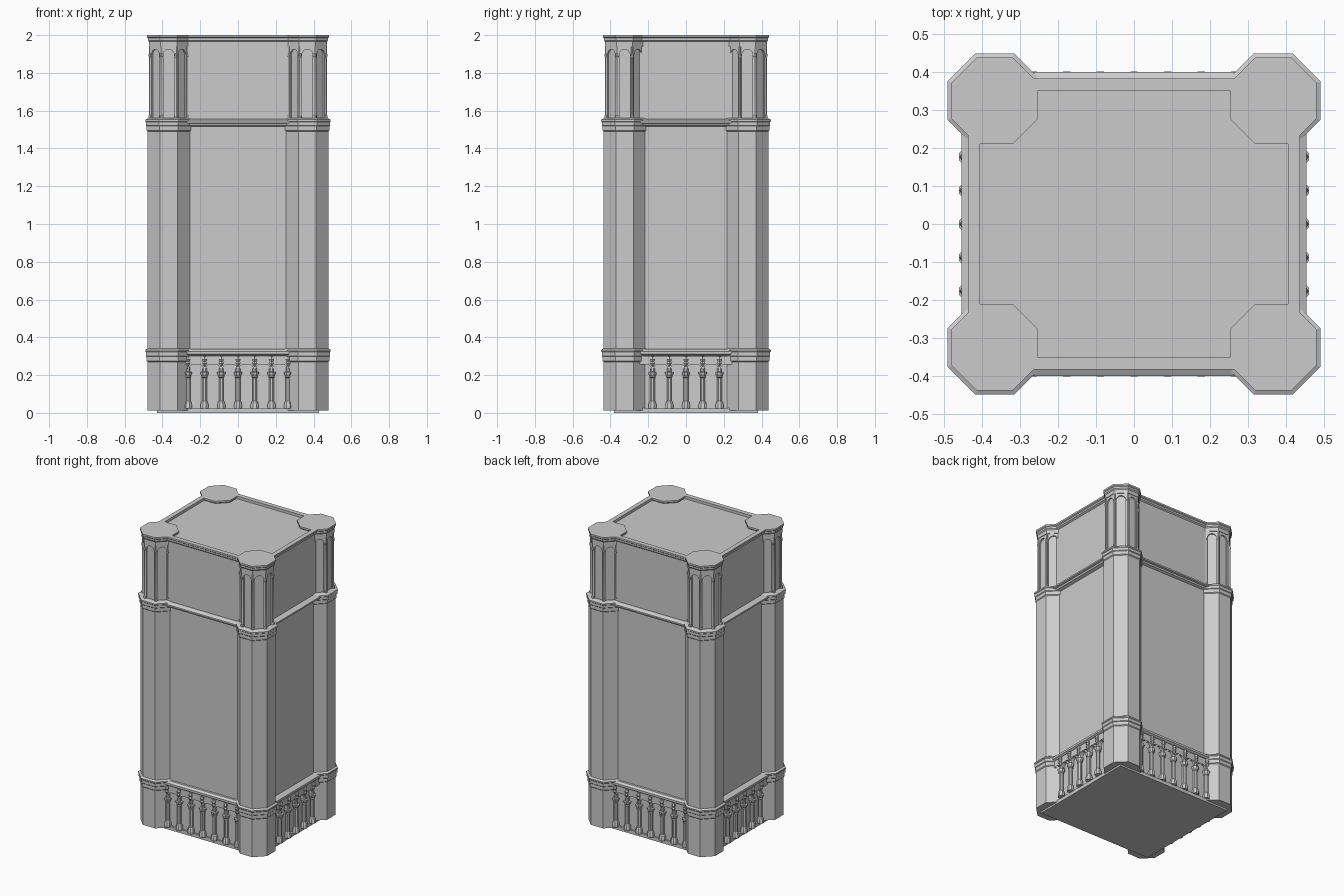
import bpy, bmesh
from math import pi, cos, sin, radians
from mathutils import Matrix, Vector

if "Cube" in bpy.data.objects:
    bpy.data.objects.remove(bpy.data.objects["Cube"])

TX, TY = 0.367, 0.325      # corner tower centres
WX, WY = 0.418, 0.370      # wall half sizes
PITCH = 0.0885             # spacing of the arcade columns
I = Matrix.Identity(4)


def finish(name, bm, smooth=False):
    bmesh.ops.recalc_face_normals(bm, faces=bm.faces)
    me = bpy.data.meshes.new(name)
    bm.to_mesh(me)
    bm.free()
    ob = bpy.data.objects.new(name, me)
    bpy.context.collection.objects.link(ob)
    if smooth:
        bpy.context.view_layer.objects.active = ob
        ob.select_set(True)
        bpy.ops.object.shade_smooth_by_angle(angle=radians(35))
        ob.select_set(False)
    return ob


def skin(bm, rings, m=I):
    """Join rings of points into a capped solid."""
    loops = [[bm.verts.new(m @ Vector(p)) for p in r] for r in rings]
    n = len(loops[0])
    for a, b in zip(loops, loops[1:]):
        for i in range(n):
            bm.faces.new((a[i], a[(i + 1) % n], b[(i + 1) % n], b[i]))
    bm.faces.new(loops[0][::-1])
    bm.faces.new(loops[-1])


def prism(bm, profile, m=I, n=8):
    """Stack regular n-gons; profile holds (apothem, z)."""
    rings = []
    for a, z in profile:
        r = a / cos(pi / n)
        rings.append([(r * cos((2 * i + 1) * pi / n), r * sin((2 * i + 1) * pi / n), z)
                      for i in range(n)])
    skin(bm, rings, m)


def arc(cx, cz, r, a0, a1, n=8):
    return [(cx + r * cos(radians(a0 + (a1 - a0) * i / n)),
             cz + r * sin(radians(a0 + (a1 - a0) * i / n))) for i in range(n + 1)]


def arch_plate(bm, count, pitch, z0, z1, arch, y_out, depth, m=I):
    """Plate facing -y, its lower edge cut by a row of arches."""
    half = count * pitch / 2
    pts = [(-half, z0)]
    for i in range(count):
        c = -half + (i + 0.5) * pitch
        pts += [(c + arch[0][0], z0)] + [(c + x, z) for x, z in arch]
        pts += [(c + arch[-1][0], z0)]
    pts += [(half, z0), (half, z1), (-half, z1)]
    skin(bm, [[(x, -y_out, z) for x, z in pts],
              [(x, -y_out + depth, z) for x, z in pts]], m)


def turn(a):
    return Matrix.Rotation(a, 4, 'Z')


# Main block: plinth, wall, three cornices and sunken roof; (x growth, y growth, z)
profile = [(.012, .012, 0), (.012, .012, .025), (0, 0, .025), (0, 0, .298),
           (.028, .022, .306), (.037, .030, .312), (.037, .030, .326), (.020, .015, .337),
           (0, 0, .337), (0, 0, 1.515), (.020, .015, 1.522), (.025, .018, 1.532),
           (.037, .030, 1.536), (.037, .030, 1.546), (.015, .012, 1.556), (0, 0, 1.556),
           (0, 0, 1.965), (.012, .008, 1.972), (.012, .008, 1.984), (.019, .014, 1.989),
           (.019, .014, 2.0), (-.012, -.018, 2.0), (-.012, -.018, 1.982)]
bm = bmesh.new()
skin(bm, [[(sx * (WX + gx), sy * (WY + gy), z)
           for sx, sy in ((-1, -1), (1, -1), (1, 1), (-1, 1))] for gx, gy, z in profile])
finish("main_block", bm)

# Octagonal corner towers with cornices, and their arched upper stage
A = .112
tower = [(A, .012), (A, .27), (.117, .275), (.117, .298), (.121, .302), (.121, .322),
         (.124, .326), (.124, .334), (A, .342), (A, 1.49), (.117, 1.495), (.117, 1.518),
         (.121, 1.522), (.121, 1.54), (.124, 1.543), (.124, 1.552), (.108, 1.56),
         (.091, 1.56), (.091, 1.94), (.104, 1.94), (.104, 1.965), (.109, 1.972),
         (.109, 1.984), (.114, 1.989), (.114, 2.0)]
shaft = [(.009, 1.556), (.009, 1.572), (.006, 1.578), (.006, 1.88), (.009, 1.892),
         (.009, 1.9), (.006, 1.902), (.006, 1.942)]
small_arch = arc(0, 1.897, .028, 180, 0, 12)
for sx in (-1, 1):
    for sy in (-1, 1):
        where = Matrix.Translation((sx * TX, sy * TY, 0))
        bm = bmesh.new()
        prism(bm, tower, where)
        finish("corner_tower", bm)
        bm = bmesh.new()
        for k in range(8):
            m = where @ turn(k * pi / 4)
            arch_plate(bm, 1, .0825, 1.556, 1.942, small_arch, .1, .011, m)
            corner = where @ turn((k + .5) * pi / 4) @ Matrix.Translation((.105, 0, 0))
            prism(bm, shaft, corner)
        finish("tower_arches", bm, True)

# Blind arcade around the base: columns carrying trefoil arches
trefoil = (arc(-.014, .235, .022, 180, 80, 6) + arc(0, .266, .019, 210, -30, 12)
           + arc(.014, .235, .022, 100, 0, 6))
column = [(.021, .022), (.021, .045), (.018, .05), (.018, .057), (.013, .064),
          (.013, .186), (.017, .190), (.014, .194), (.022, .208), (.022, .216), (.012, .218),
          (.012, .235)]
drop = [(.003, .245), (.012, .262), (.008, .272), (.013, .283), (.010, .299)]
for k in range(4):
    front = k % 2 == 0
    wall, proj = (WY, .01) if front else (WX, .021)
    m = turn(k * pi / 2)
    bm = bmesh.new()
    arch_plate(bm, 6, PITCH, .214, .302, trefoil, wall + proj + .005, proj + .01, m)
    reach = 3 if front else 2
    for i in range(-reach, reach + 1):
        place = m @ Matrix.Translation((i * PITCH, -wall - proj, 0))
        prism(bm, column, place)
        # small carved boss in each spandrel
        prism(bm, drop, place @ Matrix.Translation((0, -.006, 0)), 6)
    finish("base_arcade", bm, True)
